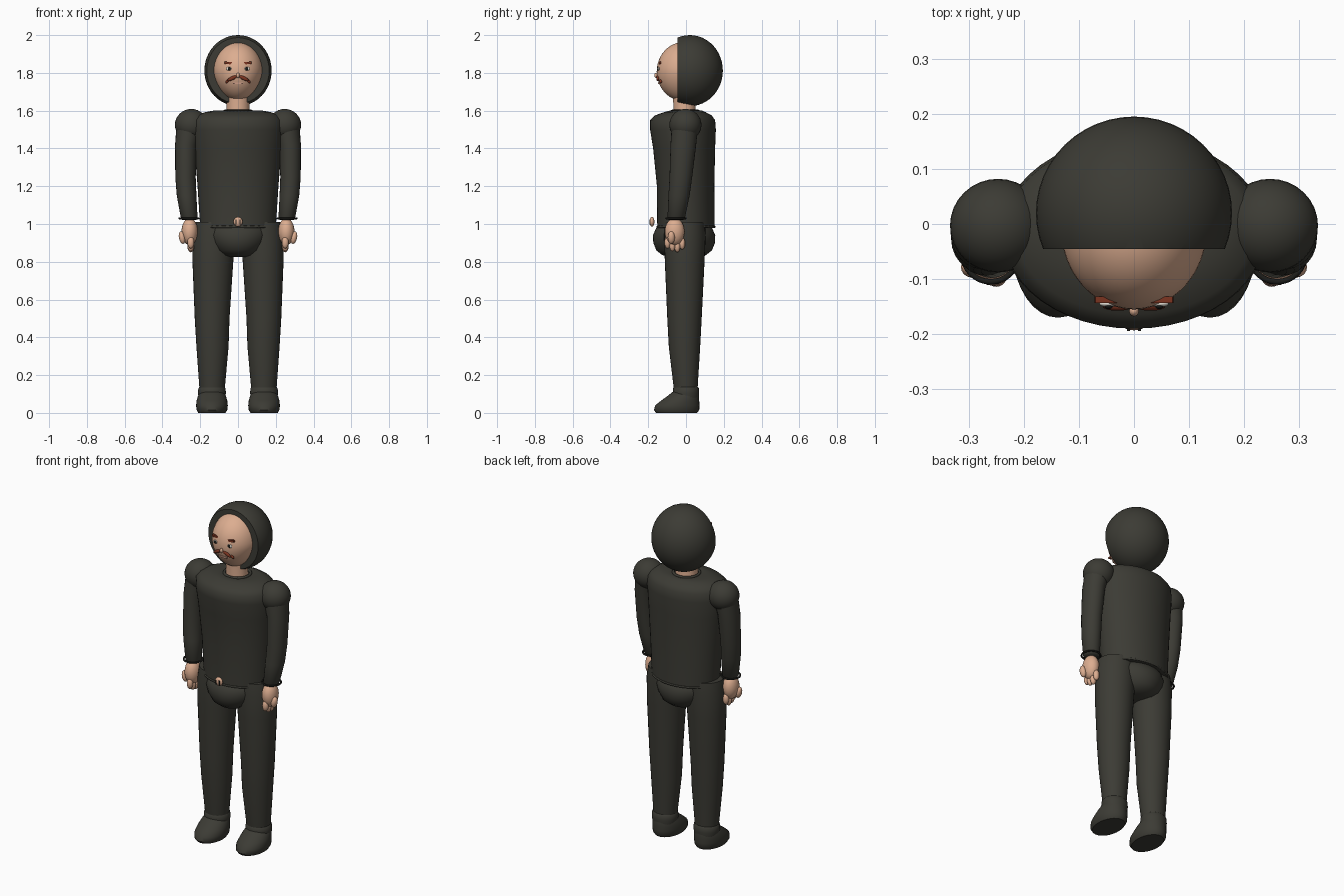
import bpy, bmesh, math
from mathutils import Matrix, Vector

if "Cube" in bpy.data.objects:
    bpy.data.objects.remove(bpy.data.objects["Cube"])


def material(name, rgb):
    m = bpy.data.materials.new(name)
    m.use_nodes = True
    m.diffuse_color = (*rgb, 1)
    m.node_tree.nodes["Principled BSDF"].inputs["Base Color"].default_value = (*rgb, 1)
    return m


CLOTH = material("charcoal cloth", (0.045, 0.044, 0.035))
SKIN = material("skin", (0.72, 0.42, 0.28))
BROWN = material("red brown hair", (0.20, 0.035, 0.015))
WHITE = material("eye white", (0.75, 0.72, 0.65))
BLACK = material("near black", (0.012, 0.012, 0.01))
LIP = material("pale lip", (0.6, 0.33, 0.24))


def finish(bm, name, mat):
    bmesh.ops.recalc_face_normals(bm, faces=bm.faces)
    mesh = bpy.data.meshes.new(name)
    bm.to_mesh(mesh)
    bm.free()
    mesh.materials.append(mat)
    ob = bpy.data.objects.new(name, mesh)
    bpy.context.collection.objects.link(ob)
    bpy.ops.object.select_all(action="DESELECT")
    ob.select_set(True)
    bpy.context.view_layer.objects.active = ob
    bpy.ops.object.shade_smooth_by_angle(angle=math.radians(50))
    return ob


def loft(name, mat, rings, side=1, n=32):
    """Stack of oval rings given as (z, centre x, centre y, radius x, radius y)."""
    bm = bmesh.new()
    loops = []
    for z, cx, cy, rx, ry in rings:
        loops.append([bm.verts.new((side * (cx + rx * math.cos(k * math.tau / n)),
                                    cy + ry * math.sin(k * math.tau / n), z))
                      for k in range(n)])
    for a, b in zip(loops, loops[1:]):
        for k in range(n):
            j = (k + 1) % n
            bm.faces.new((a[k], a[j], b[j], b[k]))
    bm.faces.new(loops[0])
    bm.faces.new(loops[-1])
    return finish(bm, name, mat)


def ball(name, mat, centre, radii, tilt=0, cut_y=None, taper=0, seg=32):
    """Ellipsoid, optionally tilted about y, tapered downward or cut flat in front."""
    bm = bmesh.new()
    bmesh.ops.create_uvsphere(bm, u_segments=seg, v_segments=seg // 2, radius=1)
    for v in bm.verts:
        if v.co.z < 0:
            v.co.x *= 1 + taper * v.co.z
    bm.transform(Matrix.Translation(centre) @ Matrix.Rotation(tilt, 4, "Y")
                 @ Matrix.Diagonal((*radii, 1)))
    if cut_y is not None:
        geom = bm.verts[:] + bm.edges[:] + bm.faces[:]
        bmesh.ops.bisect_plane(bm, geom=geom, plane_co=(0, cut_y, 0),
                               plane_no=(0, -1, 0), clear_outer=True)
        bmesh.ops.holes_fill(bm, edges=[e for e in bm.edges if e.is_boundary])
    return finish(bm, name, mat)


def box(name, mat, centre, size, tilt=0):
    bm = bmesh.new()
    bmesh.ops.create_cube(bm, size=1)
    bm.transform(Matrix.Translation(centre) @ Matrix.Rotation(tilt, 4, "Y")
                 @ Matrix.Diagonal((*size, 1)))
    return finish(bm, name, mat)


def ring(name, mat, centre, rx, ry, thick):
    bpy.ops.mesh.primitive_torus_add(location=centre, major_radius=1, minor_radius=thick / rx,
                                     major_segments=32, minor_segments=8)
    ob = bpy.context.object
    ob.name = name
    ob.scale = (rx, ry, rx)
    ob.data.materials.append(mat)
    bpy.ops.object.shade_smooth_by_angle(angle=math.radians(50))
    return ob


# Head: hood open at the front, egg-shaped face, neck
HEAD = Vector((0, -0.01, 1.807))
HEAD_R = Vector((0.132, 0.145, 0.157))
ball("hood", CLOTH, (0, 0.02, 1.812), (0.178, 0.175, 0.188), cut_y=-0.045, seg=48)
ball("face", SKIN, HEAD, HEAD_R, taper=0.15, seg=48)
loft("neck", SKIN, [(1.56, 0, -0.005, 0.065, 0.062), (1.61, 0, -0.008, 0.06, 0.058),
                    (1.70, 0, -0.01, 0.062, 0.06)])


def on_face(x, z, lift=0):
    d = 1 - (x / HEAD_R.x) ** 2 - ((z - HEAD.z) / HEAD_R.z) ** 2
    return (x, HEAD.y - HEAD_R.y * math.sqrt(d) - lift, z)


ball("nose", SKIN, on_face(0, 1.787, 0.004), (0.009, 0.010, 0.014), seg=16)
box("mouth", LIP, on_face(0, 1.745), (0.055, 0.008, 0.009))

# Torso and hips
loft("torso", CLOTH, [
    (0.98, 0, 0, 0.200, 0.152), (1.20, 0, -0.002, 0.214, 0.152),
    (1.40, 0, -0.010, 0.230, 0.164), (1.50, 0, -0.016, 0.240, 0.174),
    (1.55, 0, -0.018, 0.236, 0.172), (1.575, 0, -0.014, 0.215, 0.15),
    (1.592, 0, -0.006, 0.175, 0.11), (1.60, 0, 0, 0.13, 0.085),
    (1.595, 0, -0.005, 0.075, 0.072)], n=48)
loft("hips", CLOTH, [
    (0.825, 0, -0.01, 0.06, 0.07), (0.835, 0, -0.01, 0.095, 0.115),
    (0.86, 0, -0.01, 0.13, 0.147), (0.90, 0, -0.01, 0.155, 0.163),
    (0.94, 0, -0.01, 0.17, 0.165), (0.975, 0, -0.01, 0.165, 0.15),
    (1.0, 0, -0.01, 0.145, 0.125)], n=40)
ring("collar", CLOTH, (0, -0.005, 1.597), 0.072, 0.070, 0.008)
ring("torso_hem", CLOTH, (0, 0, 0.985), 0.200, 0.152, 0.006)

# Belt buckle
ball("buckle", SKIN, (0, -0.18, 1.012), (0.024, 0.013, 0.026), seg=20)
for x in (-0.01, 0.01):
    box("buckle_slot", BLACK, (x, -0.191, 1.01), (0.006, 0.006, 0.026))

# Paired parts
for side, label in ((1, "left"), (-1, "right")):
    # Eyes, brows and moustache
    ball(label + "_eye", WHITE, on_face(side * 0.047, 1.822), (0.016, 0.006, 0.010), seg=16)
    ball(label + "_pupil", BLACK, on_face(side * 0.046, 1.822, 0.004), (0.008, 0.005, 0.009), seg=16)
    box(label + "_brow", BROWN, on_face(side * 0.050, 1.852), (0.042, 0.012, 0.012), side * -0.1)
    ball(label + "_moustache", BROWN, on_face(side * 0.030, 1.772, 0.002),
         (0.030, 0.008, 0.010), side * 0.45, seg=16)
    ball(label + "_moustache_tip", BROWN, on_face(side * 0.056, 1.756, 0.001),
         (0.014, 0.007, 0.007), side * 0.8, seg=16)

    # Arm
    ball(label + "_shoulder", CLOTH, (side * 0.247, -0.003, 1.525), (0.087, 0.085, 0.084))
    loft(label + "_arm", CLOTH, [
        (1.53, 0.255, -0.005, 0.070, 0.070), (1.42, 0.275, -0.014, 0.058, 0.068),
        (1.25, 0.278, -0.027, 0.054, 0.060), (1.15, 0.272, -0.037, 0.052, 0.056),
        (1.03, 0.258, -0.052, 0.044, 0.046), (1.02, 0.257, -0.053, 0.036, 0.038)], side, 24)
    ring(label + "_bracelet", BLACK, (side * 0.260, -0.053, 1.03), 0.051, 0.052, 0.005)

    # Hand with curled fingers
    ball(label + "_palm", SKIN, (side * 0.256, -0.060, 0.960), (0.043, 0.052, 0.072), seg=24)
    ball(label + "_thumb", SKIN, (side * 0.296, -0.078, 0.928), (0.017, 0.019, 0.034), side * 0.2, seg=16)
    for k, z in enumerate((0.902, 0.887, 0.882, 0.897)):
        ball(f"{label}_finger_{k + 1}", SKIN, (side * 0.250, -0.098 + 0.026 * k, z),
             (0.018, 0.016, 0.032), seg=16)

    # Leg, ankle band and shoe
    loft(label + "_leg", CLOTH, [
        (0.09, 0.137, 0, 0.062, 0.060), (0.14, 0.137, -0.002, 0.068, 0.064),
        (0.35, 0.135, -0.008, 0.085, 0.083), (0.50, 0.137, -0.008, 0.092, 0.091),
        (0.80, 0.133, -0.007, 0.108, 0.105), (0.94, 0.128, -0.006, 0.113, 0.110),
        (1.01, 0.122, -0.005, 0.108, 0.105)], side)
    loft(label + "_ankle_band", CLOTH, [
        (0.08, 0.138, 0, 0.070, 0.068), (0.105, 0.138, 0, 0.074, 0.070),
        (0.130, 0.138, 0, 0.072, 0.068), (0.140, 0.138, 0, 0.064, 0.060)], side)
    loft(label + "_shoe", CLOTH, [
        (0.0, 0.138, -0.05, 0.072, 0.108), (0.015, 0.138, -0.05, 0.081, 0.120),
        (0.040, 0.138, -0.046, 0.084, 0.117), (0.065, 0.138, -0.031, 0.081, 0.101),
        (0.090, 0.138, -0.014, 0.074, 0.083), (0.110, 0.138, -0.004, 0.064, 0.068),
        (0.120, 0.138, 0, 0.050, 0.050)], side)
